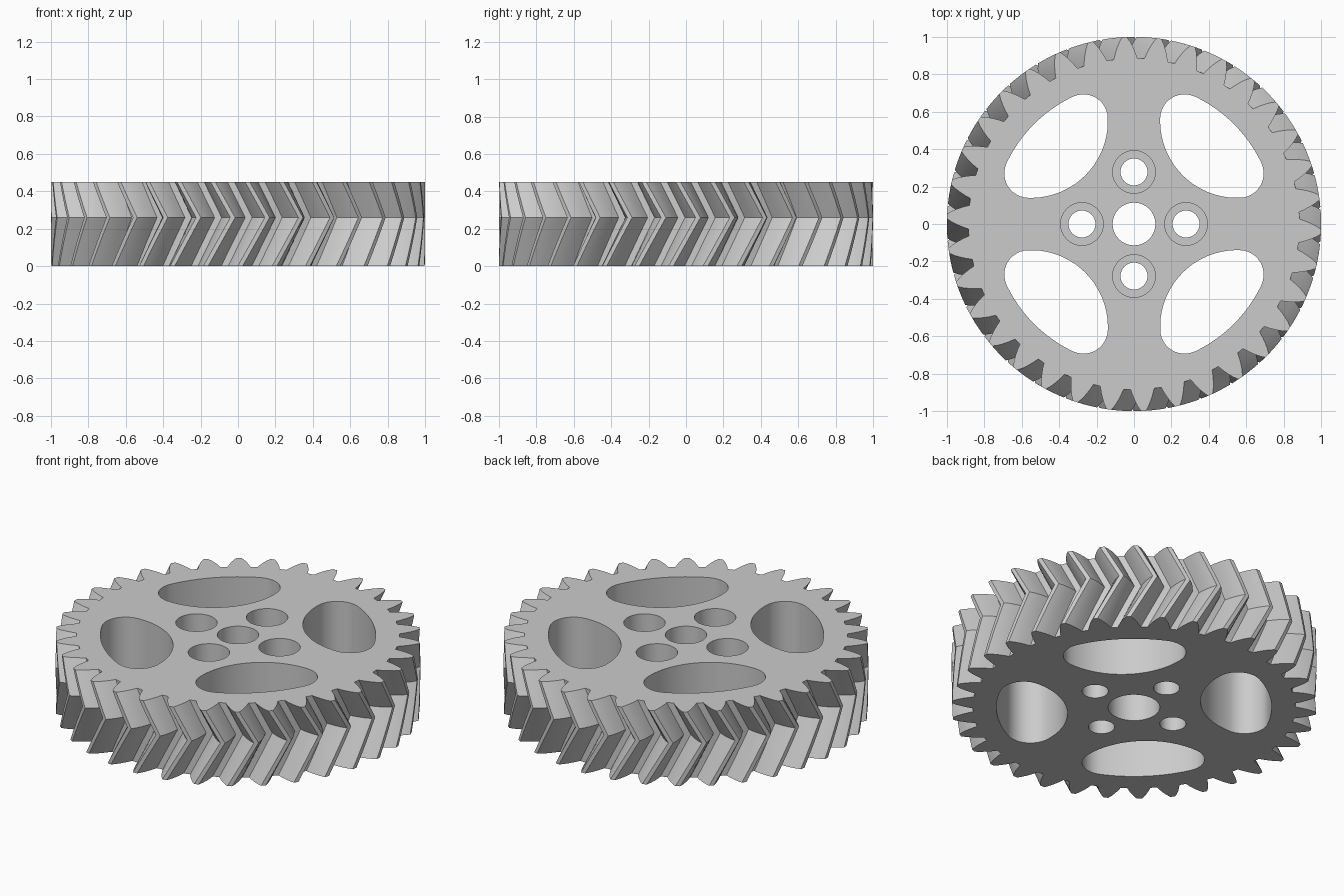
import bpy, bmesh
from math import sin, cos, pi, atan2, radians

cube = bpy.data.objects.get("Cube")
if cube:
    bpy.data.objects.remove(cube)

TEETH, HEIGHT, MID = 34, 0.45, 0.26
PITCH = 2 * pi / TEETH
PHASE = radians(87.6) + PITCH / 2      # centre of one tooth on the top face
HELIX = 0.56                           # twist per unit of height
SLICES = 4
# flank: radius and half tooth angle as a share of the pitch
FLANK = [(0.885, 0.385), (0.915, 0.32), (0.945, 0.245), (0.975, 0.16), (1.0, 0.07)]


def arc(cx, cy, r, a0, a1, n):
    return [(cx + r * cos(a0 + (a1 - a0) * i / n), cy + r * sin(a0 + (a1 - a0) * i / n))
            for i in range(n + 1)]


def circle(cx, cy, r, n=48):
    return arc(cx, cy, r, 0, 2 * pi, n)[:-1]


def gear_outline(turn):
    pts = []
    for t in range(TEETH):
        mid = PHASE + turn + t * PITCH
        flank = [(r, mid - s * PITCH) for r, s in FLANK]
        flank += [(r, mid + s * PITCH) for r, s in reversed(FLANK)]
        pts += [(r * cos(a), r * sin(a)) for r, a in flank]
    return pts


def spoke_window(turn):
    # rounded three-sided opening between two spokes
    cx, cy, d, f = 0.27, 0.563, 0.55, 0.13
    a = atan2(cy, cx)
    b = atan2(cy - d, cx - d)
    pts = arc(0, 0, 0.755, pi / 2 - a, a, 12)
    pts += arc(cx, cy, f, a, b, 12)[1:]
    pts += arc(d, d, 0.41, b, 2.5 * pi - b, 20)[1:]
    pts += arc(cy, cx, f, 2.5 * pi - b, 2.5 * pi - a, 12)[1:-1]
    return [(x * cos(turn) - y * sin(turn), x * sin(turn) + y * cos(turn)) for x, y in pts]


bm = bmesh.new()
bottom_edges, top_edges = [], []


def add_wall(rings):
    # joins equal outlines (z, points) and keeps the end edges for the caps
    loops = [[bm.verts.new((x, y, z)) for x, y in pts] for z, pts in rings]
    n = len(loops[0])
    for lo, hi in zip(loops, loops[1:]):
        for i in range(n):
            j = (i + 1) % n
            bm.faces.new((lo[i], lo[j], hi[j], hi[i]))
    for loop, store in ((loops[0], bottom_edges), (loops[-1], top_edges)):
        store += [bm.edges.get((loop[i], loop[(i + 1) % n])) for i in range(n)]


# herringbone teeth, mirrored at the mid plane
levels = [MID * i / SLICES for i in range(SLICES + 1)]
levels += [MID + (HEIGHT - MID) * i / SLICES for i in range(1, SLICES + 1)]
top_offset = HEIGHT - MID
add_wall([(z, gear_outline(HELIX * (top_offset - abs(z - MID)))) for z in levels])

# four spoke windows and four counterbored bolt holes
for k in range(4):
    turn = k * pi / 2
    window = spoke_window(turn)
    add_wall([(0, window), (HEIGHT, window)])
    x, y = 0.278 * cos(turn), 0.278 * sin(turn)
    bolt, head = circle(x, y, 0.072), circle(x, y, 0.114)
    add_wall([(0, bolt), (0.2, bolt), (0.2, head), (HEIGHT, head)])

# shaft hole, wider from below
wide, bore = circle(0, 0, 0.142), circle(0, 0, 0.114)
add_wall([(0, wide), (0.26, wide), (0.26, bore), (HEIGHT, bore)])

# flat caps
for edges in (bottom_edges, top_edges):
    bmesh.ops.triangle_fill(bm, edges=edges, use_beauty=True)
bmesh.ops.recalc_face_normals(bm, faces=bm.faces[:])

mesh = bpy.data.meshes.new("herringbone_gear")
bm.to_mesh(mesh)
bm.free()
gear = bpy.data.objects.new("herringbone_gear", mesh)
bpy.context.collection.objects.link(gear)

grey = bpy.data.materials.new("light_grey")
grey.use_nodes = True
colour = (0.6, 0.6, 0.6, 1)
grey.diffuse_color = colour
grey.node_tree.nodes["Principled BSDF"].inputs["Base Color"].default_value = colour
mesh.materials.append(grey)

bpy.context.view_layer.objects.active = gear
gear.select_set(True)
bpy.ops.object.shade_smooth_by_angle(angle=radians(20))
